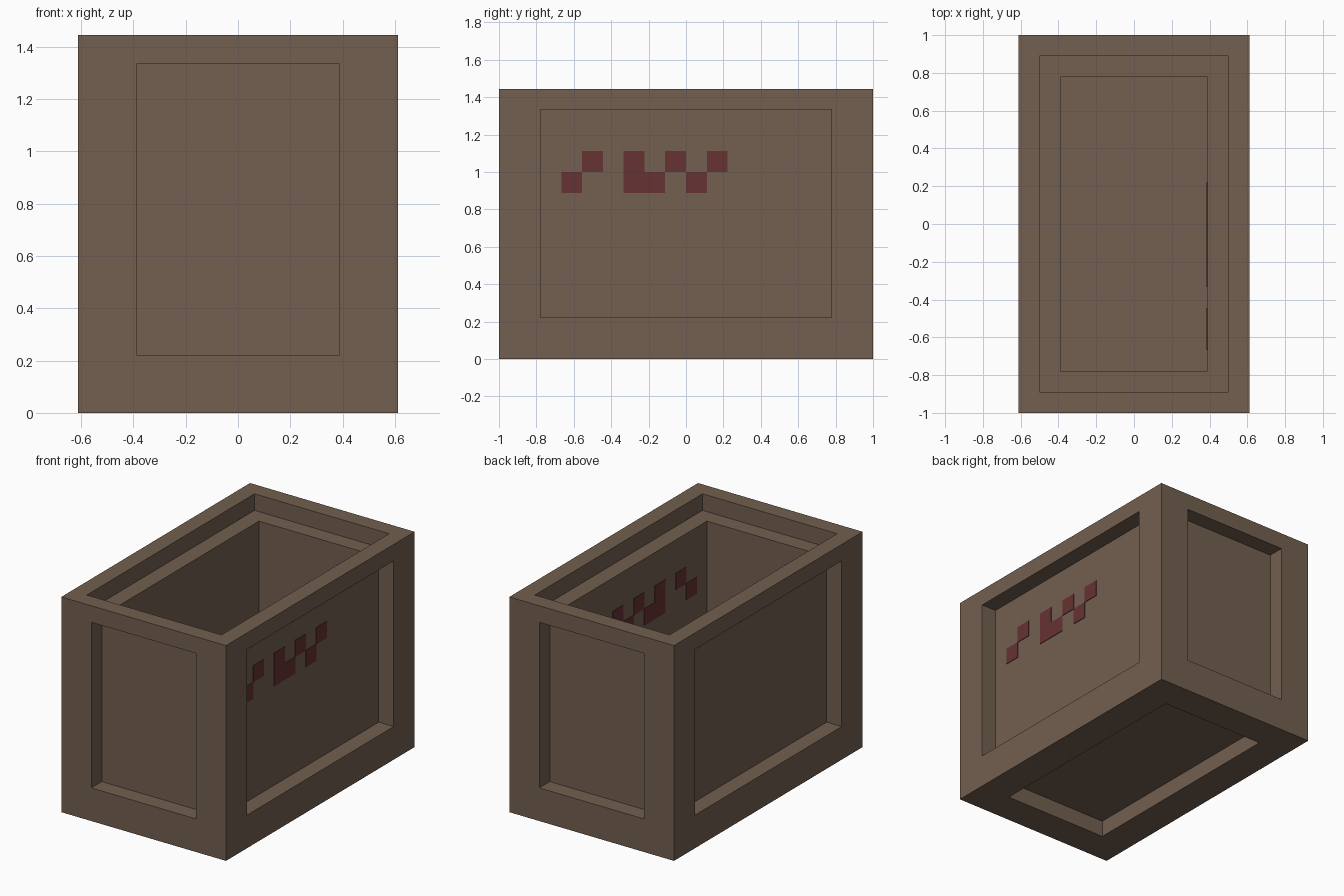
import bpy
import bmesh
from mathutils import Vector, Matrix

cube = bpy.data.objects.get("Cube")
if cube:
    bpy.data.objects.remove(cube, do_unlink=True)

U = 1 / 9                                  # grid unit
HX, HY, H = 5.5 * U, 9 * U, 13 * U         # half width, half length, height


def srgb(*rgb):
    lin = [c / 12.92 if c <= 0.04045 else ((c + 0.055) / 1.055) ** 2.4
           for c in (v / 255 for v in rgb)]
    return (*lin, 1)


def material(name, colour):
    m = bpy.data.materials.new(name)
    m.use_nodes = True
    m.diffuse_color = colour
    bsdf = next(n for n in m.node_tree.nodes if n.type == 'BSDF_PRINCIPLED')
    bsdf.inputs["Base Color"].default_value = colour
    bsdf.inputs["Roughness"].default_value = 0.9
    return m


def finish(bm, name, mat):
    me = bpy.data.meshes.new(name)
    bm.to_mesh(me)
    bm.free()
    me.materials.append(mat)
    ob = bpy.data.objects.new(name, me)
    bpy.context.collection.objects.link(ob)
    return ob


wood = material("brown wood", srgb(115, 95, 80))
red = material("dark red stain", srgb(103, 50, 50))


def stepped_side(bm, centre, u, v, loops):
    """Nested rectangles (half u, low v, high v, depth) bridged into a stepped face."""
    u, v, c = Vector(u), Vector(v), Vector(centre)
    n = u.cross(v)
    rings = []
    for hu, v0, v1, depth in loops:
        corners = ((-hu, v0), (hu, v0), (hu, v1), (-hu, v1))
        rings.append([bm.verts.new(c + u * a + v * b - n * depth) for a, b in corners])
    for a, b in zip(rings, rings[1:]):
        for i in range(4):
            j = (i + 1) % 4
            bm.faces.new((a[i], a[j], b[j], b[i]))
    bm.faces.new(rings[-1])


# Crate body: recessed panels on the sides and the underside, open stepped top
bm = bmesh.new()
X, Y, Z = (1, 0, 0), (0, 1, 0), (0, 0, 1)
for s in (1, -1):
    for half, centre, u in ((HX, (0, -s * HY, 0), (s, 0, 0)),
                            (HY, (s * HX, 0, 0), (0, s, 0))):
        stepped_side(bm, centre, u, Z, [
            (half, 0, H, 0),
            (half - 2 * U, 2 * U, H - U, 0),
            (half - 2 * U, 2 * U, H - U, U)])
stepped_side(bm, (0, 0, 0), (-1, 0, 0), Y, [
    (HX, -HY, HY, 0),
    (HX - 2 * U, -HY + 2 * U, HY - 2 * U, 0),
    (HX - 2 * U, -HY + 2 * U, HY - 2 * U, U)])
stepped_side(bm, (0, 0, H), X, Y, [
    (HX, -HY, HY, 0),
    (HX - U, -HY + U, HY - U, 0),              # rim
    (HX - U, -HY + U, HY - U, U),              # ledge
    (HX - 2 * U, -HY + 2 * U, HY - 2 * U, U),
    (HX - 2 * U, -HY + 2 * U, HY - 2 * U, H - 2 * U)])  # floor
bmesh.ops.remove_doubles(bm, verts=bm.verts, dist=1e-4)
finish(bm, "crate_body", wood)

# Square stains on both faces of one long panel
ROWS = {8: "#..##.#.", 9: ".#.#.#.#"}
THICK = 0.004
for name, x in (("outer_stains", HX - U), ("inner_stains", HX - 2 * U)):
    bm = bmesh.new()
    for row, cells in ROWS.items():
        for col, cell in enumerate(cells):
            if cell == "#":
                place = Matrix.Translation((x, (col - 5.5) * U, (row + 0.5) * U))
                bmesh.ops.create_cube(bm, size=1,
                                      matrix=place @ Matrix.Diagonal((2 * THICK, U, U, 1)))
    finish(bm, name, red)
